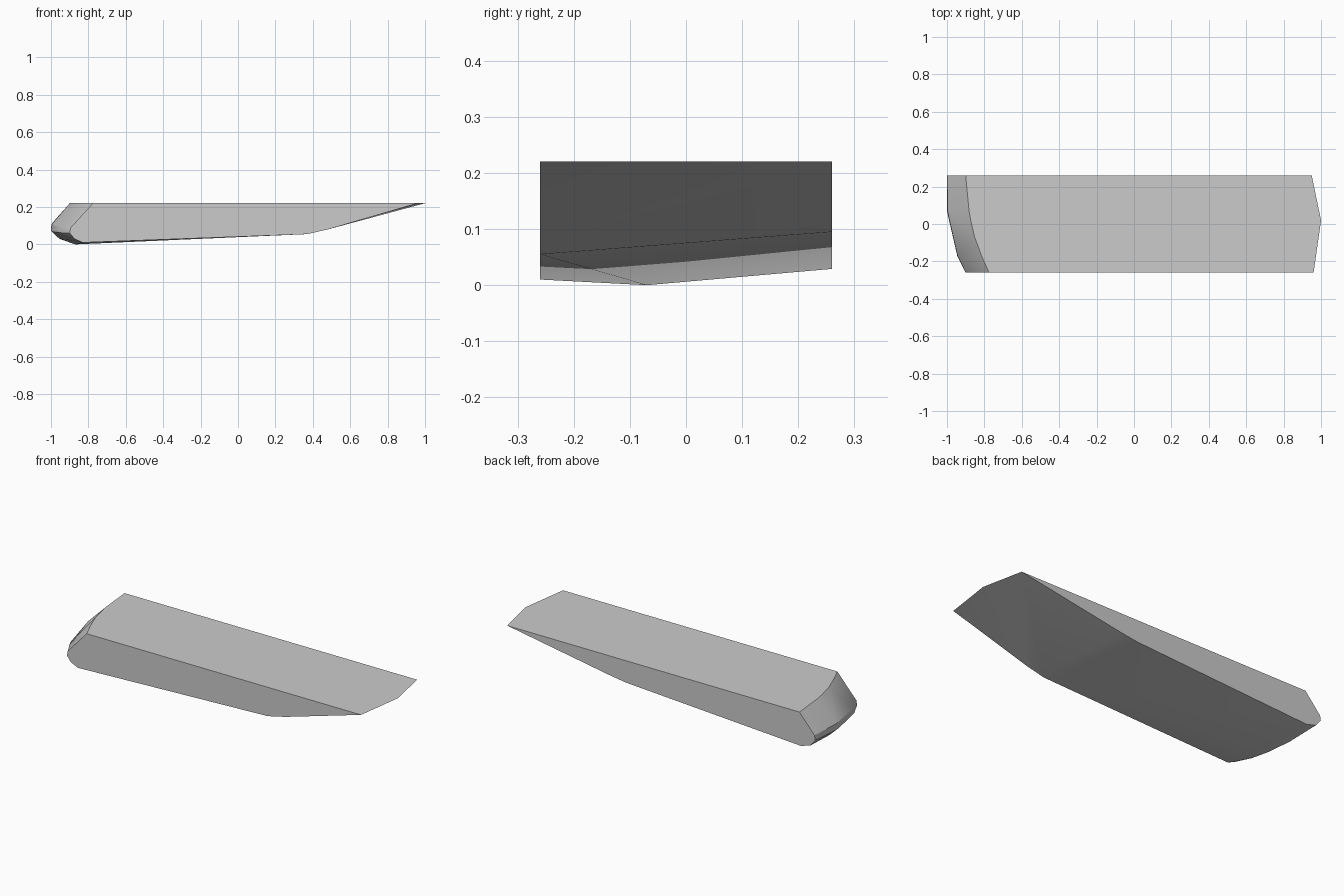
import bpy
import bmesh
import math

cube = bpy.data.objects.get("Cube")
if cube:
    bpy.data.objects.remove(cube, do_unlink=True)

# One plain grey for the whole slab
grey = bpy.data.materials.new("plain grey")
grey.use_nodes = True
colour = (0.6, 0.6, 0.6, 1)
grey.diffuse_color = colour
grey.node_tree.nodes["Principled BSDF"].inputs["Base Color"].default_value = colour

TOP = 0.22

# Cross-sections along the depth: y, then (x, z) points of the outline
sections = [
    # front side: nose, bottom, soft underside bend and tip
    (-0.26, [(-0.775, TOP), (-0.895, 0.088), (-0.90, 0.062), (-0.875, 0.03),
             (-0.83, 0.010), (0.37, 0.055), (0.48, 0.080), (0.96, TOP)]),
    # nose rounding towards the front
    (-0.17, [(-0.815, TOP), (-0.943, 0.090), (-0.945, 0.062), (-0.91, 0.025)]),
    # lowest point of the keel
    (-0.07, [(-0.852, TOP), (-0.965, 0.097), (-0.968, 0.065), (-0.93, 0.022),
             (-0.87, 0.0)]),
    # foremost point of the tip
    (0.02, [(-0.873, TOP), (-0.986, 0.102), (-0.989, 0.068), (1.0, TOP)]),
    (0.07, [(-0.882, TOP), (-0.997, 0.106), (-1.0, 0.072), (-0.955, 0.030)]),
    # back side
    (0.26, [(-0.90, TOP), (-0.995, 0.112), (-1.0, 0.085), (-0.97, 0.048),
            (-0.91, 0.029), (0.20, 0.095), (0.31, 0.111), (0.95, TOP)]),
]

# Wrap a closed convex skin around the cross-sections
bm = bmesh.new()
for y, outline in sections:
    for x, z in outline:
        bm.verts.new((x, y, z))
hull = bmesh.ops.convex_hull(bm, input=bm.verts[:])
loose = {g for g in hull["geom_interior"] + hull["geom_unused"]
         if isinstance(g, bmesh.types.BMVert)}
bmesh.ops.delete(bm, geom=list(loose), context="VERTS")

# Merge the flat top and side walls into single faces
bmesh.ops.dissolve_limit(bm, angle_limit=math.radians(0.5),
                         verts=bm.verts[:], edges=bm.edges[:])
bmesh.ops.recalc_face_normals(bm, faces=bm.faces[:])

mesh = bpy.data.meshes.new("slab_body")
bm.to_mesh(mesh)
bm.free()
mesh.materials.append(grey)
body = bpy.data.objects.new("slab_body", mesh)
bpy.context.collection.objects.link(body)

# Soft nose and underside, sharp rims
bpy.ops.object.select_all(action="DESELECT")
body.select_set(True)
bpy.context.view_layer.objects.active = body
bpy.ops.object.shade_smooth_by_angle(angle=math.radians(30))
